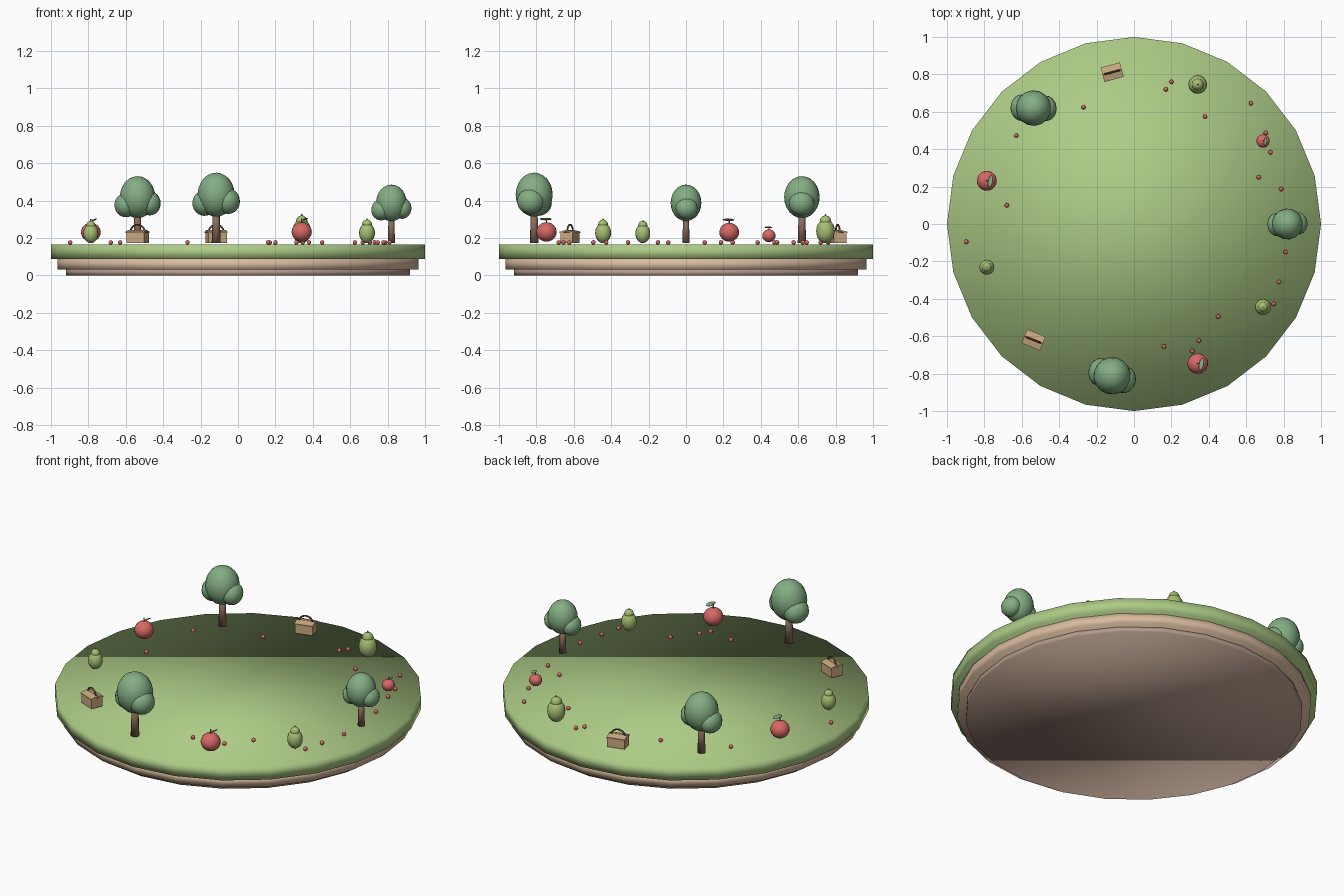
import bpy
from math import radians, cos, sin, pi
from mathutils import Matrix, Vector

if "Cube" in bpy.data.objects:
    bpy.data.objects.remove(bpy.data.objects["Cube"])

GROUND = 0.174


def material(name, rgb):
    m = bpy.data.materials.new(name)
    m.diffuse_color = (*rgb, 1)
    m.use_nodes = True
    m.node_tree.nodes["Principled BSDF"].inputs["Base Color"].default_value = m.diffuse_color
    return m


GRASS = material("grass_green", (0.42, 0.60, 0.24))
EARTH = material("earth_tan", (0.70, 0.50, 0.35))
CLAY = material("earth_brown", (0.46, 0.33, 0.26))
LEAF = material("foliage_green", (0.23, 0.42, 0.23))
BARK = material("bark_brown", (0.25, 0.15, 0.10))
RED = material("apple_red", (0.68, 0.14, 0.13))
PEAR = material("pear_green", (0.38, 0.52, 0.17))
WICKER = material("wicker_tan", (0.60, 0.40, 0.22))
DARK = material("handle_brown", (0.12, 0.07, 0.04))


def finish(name, mat, frame, smooth=True):
    ob = bpy.context.object
    ob.name = name
    bpy.context.view_layer.update()
    ob.matrix_world = frame @ ob.matrix_world
    ob.data.materials.append(mat)
    if smooth:
        bpy.ops.object.shade_smooth()
    return ob


def ball(name, loc, size, mat, frame, rot=(0, 0, 0), seg=16, rings=12):
    bpy.ops.mesh.primitive_uv_sphere_add(segments=seg, ring_count=rings, radius=1,
                                         location=loc, rotation=rot, scale=size)
    return finish(name, mat, frame)


def cone(name, loc, r1, r2, h, mat, frame, n=10, rot=(0, 0, 0)):
    bpy.ops.mesh.primitive_cone_add(vertices=n, radius1=r1, radius2=r2, depth=h,
                                    location=loc, rotation=rot)
    return finish(name, mat, frame)


def box(name, loc, size, mat, frame, rot=(0, 0, 0)):
    bpy.ops.mesh.primitive_cube_add(size=1, location=loc, rotation=rot, scale=size)
    return finish(name, mat, frame, False)


def place(i, turn, s):
    # one of eleven spots around the ring
    a = 2 * pi * i / 11
    return (Matrix.Translation((0.82 * cos(a), 0.82 * sin(a), GROUND))
            @ Matrix.Rotation(radians(turn), 4, 'Z') @ Matrix.Scale(s, 4))


# layered round base
I = Matrix.Identity(4)
for name, r, z0, z1, mat in (("lower_earth", 0.92, 0, 0.03, CLAY),
                             ("upper_earth", 0.966, 0.03, 0.087, EARTH),
                             ("grass_top", 1.0, 0.087, 0.164, GRASS)):
    cone(name, (0, 0, (z0 + z1) / 2), r, r, z1 - z0, mat, I, 24)


def tree(i, turn, s):
    f = place(i, turn, s)
    cone("tree_trunk", (0, 0, 0.09), 0.024, 0.018, 0.18, BARK, f)
    ball("tree_crown", (0, 0, 0.257), (0.1, 0.1, 0.118), LEAF, f)
    ball("crown_side_left", (-0.066, 0.005, 0.212), (0.064, 0.075, 0.068), LEAF, f)
    ball("crown_side_right", (0.068, -0.005, 0.222), (0.062, 0.072, 0.068), LEAF, f)


def apple(i, turn, s):
    f = place(i, turn, s)
    ball("apple_body", (0, 0, 0.058), (0.055, 0.055, 0.052), RED, f)
    cone("apple_stem", (0, 0, 0.116), 0.004, 0.004, 0.03, BARK, f, 8)
    ball("apple_leaf", (0.02, 0, 0.127), (0.014, 0.034, 0.004), LEAF, f,
         (0, radians(-25), 0), 12, 8)


def pear(i, turn, s):
    f = place(i, turn, s)
    ball("pear_body", (0, 0, 0.062), (0.05, 0.05, 0.064), PEAR, f)
    ball("pear_neck", (0, 0, 0.115), (0.031, 0.031, 0.031), PEAR, f)
    cone("pear_stem", (0, 0, 0.147), 0.004, 0.003, 0.014, BARK, f, 8)


def basket(i, turn):
    f = place(i, turn, 1)
    box("basket_body", (0, 0, 0.028), (0.102, 0.07, 0.056), WICKER, f)
    # pair of sloping lids meeting under the handle
    for side in (-1, 1):
        box("basket_lid", (0, side * 0.0195, 0.06), (0.106, 0.04, 0.008), WICKER, f,
            (radians(-side * 14), 0, 0))
    # arched handle
    c = bpy.data.curves.new("basket_handle", 'CURVE')
    c.dimensions = '3D'
    c.bevel_depth = 0.005
    c.bevel_resolution = 1
    c.use_fill_caps = True
    sp = c.splines.new('POLY')
    n = 12
    sp.points.add(n)
    for k in range(n + 1):
        a = pi * k / n
        sp.points[k].co = (0.043 * cos(a), 0, 0.052 + 0.045 * sin(a), 1)
    c.materials.append(DARK)
    ob = bpy.data.objects.new("basket_handle", c)
    bpy.context.collection.objects.link(ob)
    ob.matrix_world = f


# ring of trees, fruit and baskets
tree(0, 8, 0.83)
tree(4, 3, 0.95)
tree(8, -14, 1.0)
apple(1, -10, 0.65)
apple(5, -10, 0.97)
apple(9, -12, 1.0)
pear(2, 0, 1.0)
pear(6, 0, 0.8)
pear(10, 0, 0.85)
basket(3, 15)
basket(7, -22)

# scattered berries
for x, y in ((-0.27, 0.625), (0.17, 0.72), (0.20, 0.76), (0.38, 0.575), (0.625, 0.645),
             (0.705, 0.487), (0.73, 0.383), (0.667, 0.25), (0.787, 0.187), (0.81, -0.15),
             (0.777, -0.31), (0.747, -0.427), (0.45, -0.495), (0.347, -0.624),
             (0.312, -0.68), (0.16, -0.655), (-0.897, -0.095), (-0.68, 0.10), (-0.63, 0.473)):
    ball("berry", (x, y, 0.176), (0.012, 0.012, 0.012), RED, I, seg=10, rings=8)
